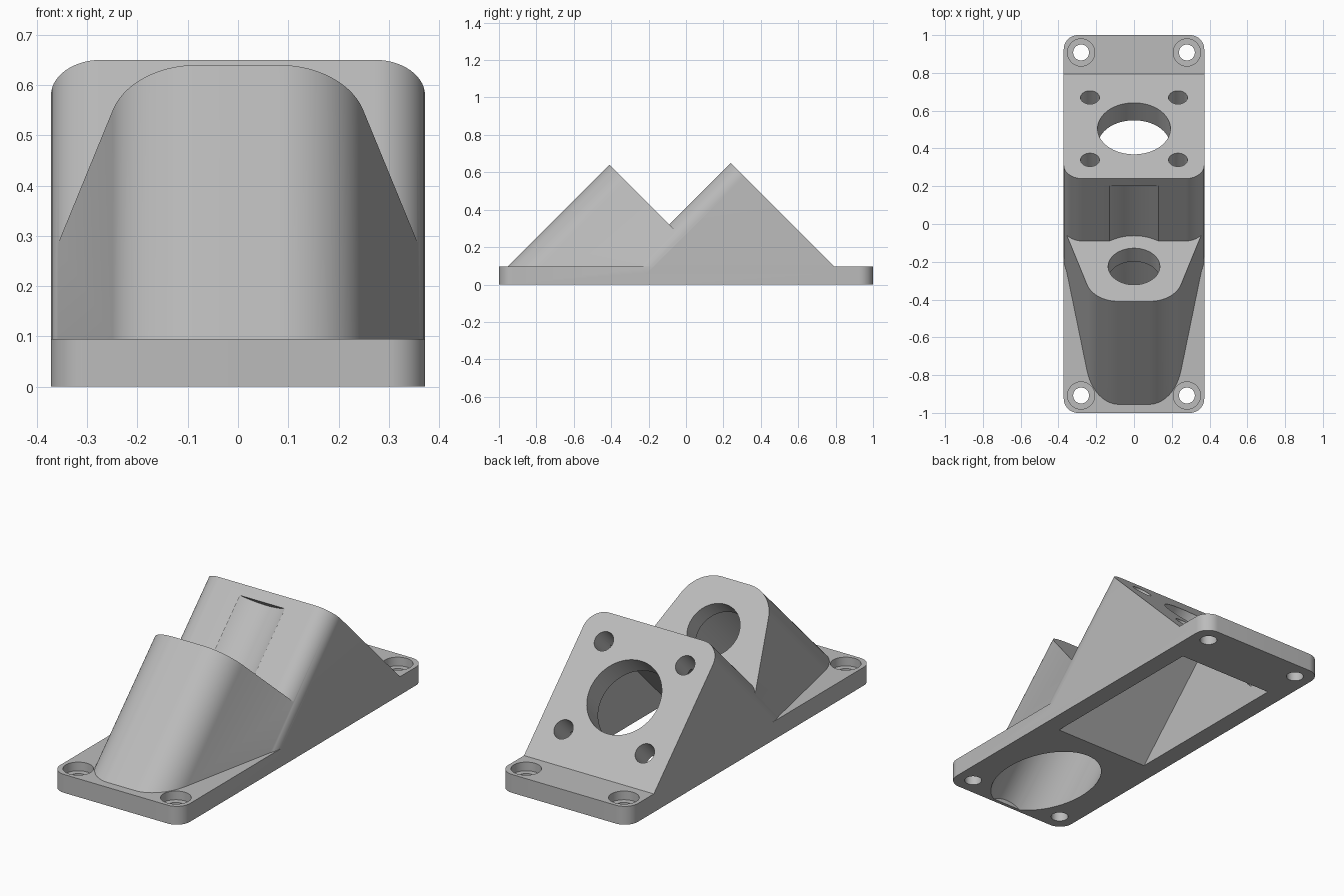
import bpy, bmesh, math
from mathutils import Vector

if "Cube" in bpy.data.objects:
    bpy.data.objects.remove(bpy.data.objects["Cube"])

S = math.sqrt(0.5)
X, Z = Vector((1, 0, 0)), Vector((0, 0, 1))
DOWN = Vector((0, S, -S))      # down the tilted faces
OUT = Vector((0, S, S))        # out of the tilted faces
MOTOR = Vector((0, 0.24, 0.65))      # top edge of the rear tilted face
BEARING = Vector((0, -0.41, 0.64))   # top edge of the front tilted face
WIDTH, PLATE = 0.372, 0.095


def prism(name, pts, w0, w1, origin=Vector(), v_axis=Vector((0, 1, 0)), w_axis=Z, clip=None):
    """Extrude a 2D outline along w_axis; optionally cut off everything below clip."""
    bm = bmesh.new()
    rings = [[bm.verts.new(origin + X * x + v_axis * v + w_axis * w) for x, v in pts]
             for w in (w0, w1)]
    bm.faces.new(rings[0])
    bm.faces.new(rings[1])
    n = len(pts)
    for i in range(n):
        j = (i + 1) % n
        bm.faces.new((rings[0][i], rings[0][j], rings[1][j], rings[1][i]))
    if clip is not None:
        cut = bmesh.ops.bisect_plane(bm, geom=bm.verts[:] + bm.edges[:] + bm.faces[:],
                                     plane_co=(0, 0, clip), plane_no=Z, clear_inner=True)
        bmesh.ops.edgeloop_fill(bm, edges=[e for e in cut['geom_cut']
                                           if isinstance(e, bmesh.types.BMEdge)])
    bmesh.ops.recalc_face_normals(bm, faces=bm.faces[:])
    mesh = bpy.data.meshes.new(name)
    bm.to_mesh(mesh)
    bm.free()
    ob = bpy.data.objects.new(name, mesh)
    bpy.context.collection.objects.link(ob)
    return ob


def tilted(name, pts, w0, w1, origin, clip=None):
    return prism(name, pts, w0, w1, origin, DOWN, OUT, clip)


def arc(cx, cv, r, a0, a1, n=14):
    angles = [math.radians(a0 + (a1 - a0) * i / n) for i in range(n + 1)]
    return [(cx + r * math.cos(a), cv + r * math.sin(a)) for a in angles]


def circle(cx, cv, r, n=48):
    return arc(cx, cv, r, 0, 360, n)[:-1]


def mirrored(half):
    """Close a right-hand outline with its mirror image."""
    return half + [(-x, v) for x, v in reversed(half)]


def boolean(target, tool, op):
    mod = target.modifiers.new(op, 'BOOLEAN')
    mod.operation, mod.object, mod.solver = op, tool, 'EXACT'
    bpy.context.view_layer.objects.active = target
    bpy.ops.object.modifier_apply(modifier=mod.name)
    bpy.data.objects.remove(tool)


# base plate with rounded corners
r = 0.075
body = prism("angled_mount", mirrored(arc(WIDTH - r, -1 + r, r, -90, 0)
                                      + arc(WIDTH - r, 1 - r, r, 0, 90)), 0, PLATE)

# rear block, with a shallow round groove along its front
r = 0.10
rear = tilted("rear_block", mirrored(arc(WIDTH - r, r, r, -90, 0) + [(WIDTH, 1.2)]),
              -1.4, 0, MOTOR, 0.06)
axis_v, bore_r = 0.262, 0.23
boolean(rear, tilted("groove", circle(0, axis_v, bore_r, 64), -0.05, 0.41, BEARING), 'DIFFERENCE')

# front block with flaring sides
flare = arc(0.08, 0.176, 0.176, -90, -16.2)
x, v = flare[-1]
flare += [(WIDTH, v + (WIDTH - x) / 0.29), (WIDTH, 0.8)]
front = tilted("front_block", mirrored(flare), -1.4, 0, BEARING, 0.06)

boolean(body, rear, 'UNION')
boolean(body, front, 'UNION')

# wedge pocket under the rear block
boolean(body, tilted("pocket", [(-0.275, 0.113), (0.275, 0.113), (0.275, 1.2), (-0.275, 1.2)],
                     -1.6, -0.131, MOTOR), 'DIFFERENCE')

# large centre hole and four screw holes in the rear face
boolean(body, tilted("centre_hole", circle(0, 0.375, 0.193, 64), -0.16, 0.1, MOTOR), 'DIFFERENCE')
for sx in (-1, 1):
    for v in (0.141, 0.608):
        boolean(body, tilted("screw_hole", circle(sx * 0.233, v, 0.05, 32), -0.16, 0.1, MOTOR),
                'DIFFERENCE')

# stepped bore in the front block, kept behind a thin front wall
boolean(body, tilted("face_hole", circle(0, axis_v, 0.137), -0.2, 0.1, BEARING), 'DIFFERENCE')
bore = tilted("lower_bore", circle(0, axis_v, bore_r, 64), -1.4, -0.10, BEARING)
limit = prism("bore_limit", [(-0.6, -0.982), (0.6, -0.982), (0.6, 1), (-0.6, 1)], -0.3, 1)
boolean(bore, limit, 'INTERSECT')
boolean(body, bore, 'DIFFERENCE')

# counterbored corner holes
for sx in (-1, 1):
    for sy in (-1, 1):
        for rad, z0 in ((0.042, -0.1), (0.072, 0.05)):
            boolean(body, prism("corner_hole", circle(sx * 0.28, sy * 0.908, rad), z0, 0.13),
                    'DIFFERENCE')

# colour and shading
grey = bpy.data.materials.new("light_grey")
grey.diffuse_color = (0.5, 0.5, 0.5, 1)
grey.use_nodes = True
grey.node_tree.nodes["Principled BSDF"].inputs["Base Color"].default_value = grey.diffuse_color
body.data.materials.clear()
body.data.materials.append(grey)
for p in body.data.polygons:
    p.material_index = 0
bpy.ops.object.select_all(action='DESELECT')
body.select_set(True)
bpy.context.view_layer.objects.active = body
bpy.ops.object.shade_smooth_by_angle(angle=math.radians(25))
